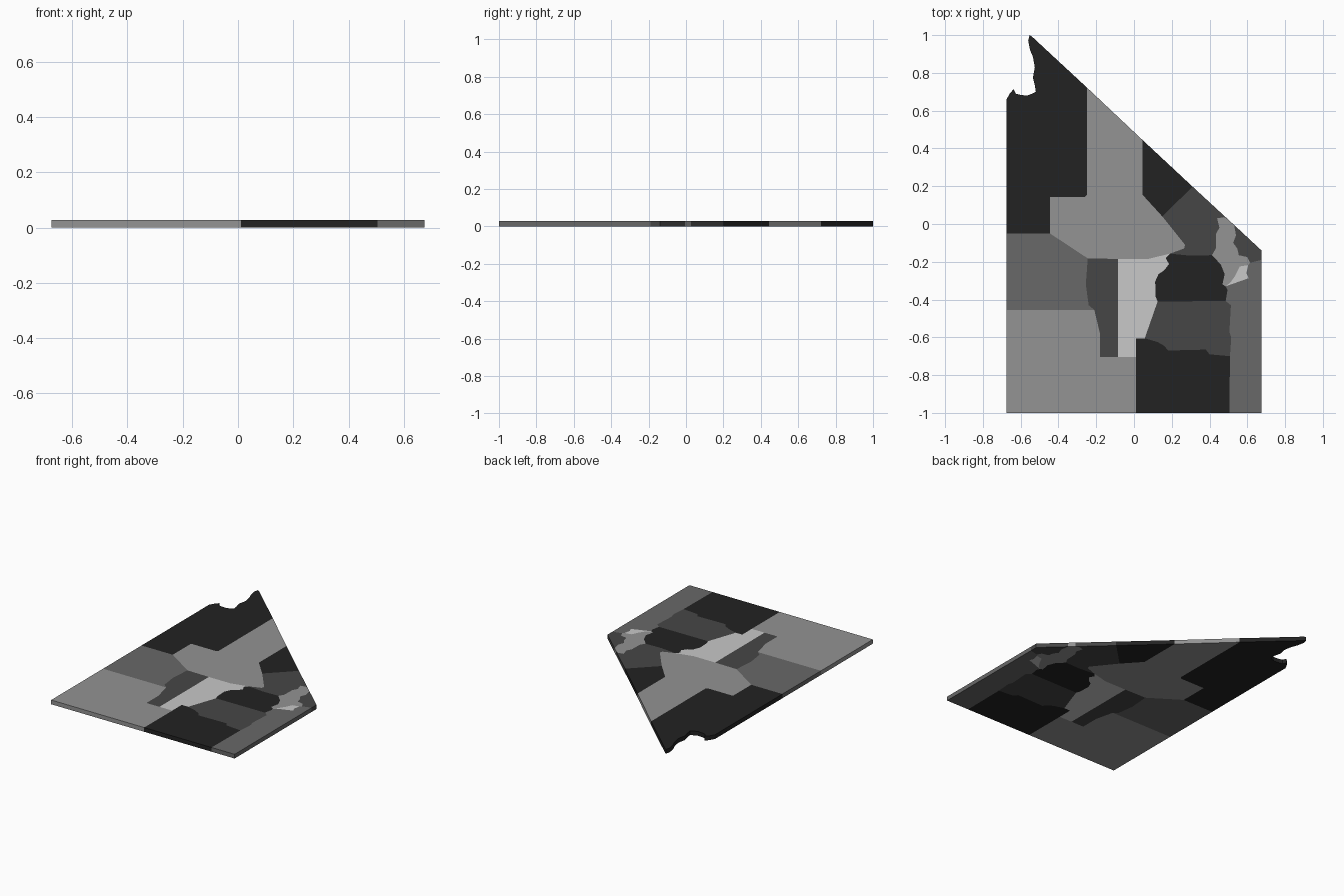
import bpy, bmesh

if "Cube" in bpy.data.objects:
    bpy.data.objects.remove(bpy.data.objects["Cube"])

THICK = 0.028


def material(name, v):
    m = bpy.data.materials.new(name)
    m.diffuse_color = (v, v, v, 1)
    m.use_nodes = True
    m.node_tree.nodes["Principled BSDF"].inputs["Base Color"].default_value = m.diffuse_color
    return m


BLACK = material("charcoal", 0.016)
DARK = material("dark_grey", 0.061)
MID = material("mid_grey", 0.138)
LIGHT = material("light_grey", 0.292)
PALE = material("pale_grey", 0.578)


def rev(path):
    return path[::-1]


def panel(name, mat, *borders):
    """Extrude a flat panel outlined by consecutive border paths."""
    loop = []
    for p in (p for b in borders for p in b):
        if p not in loop:
            loop.append(p)
    bm = bmesh.new()
    base = bm.faces.new([bm.verts.new((x, y, 0)) for x, y in loop])
    top = bmesh.ops.extrude_face_region(bm, geom=[base], use_keep_orig=True)["geom"]
    for v in top:
        if isinstance(v, bmesh.types.BMVert):
            v.co.z = THICK
    bmesh.ops.recalc_face_normals(bm, faces=bm.faces)
    me = bpy.data.meshes.new(name)
    bm.to_mesh(me)
    bm.free()
    me.materials.append(mat)
    bpy.context.collection.objects.link(bpy.data.objects.new(name, me))


# Outer corners and points where panels meet the rim
SW, SE, E = (-.675, -1), (.675, -1), (.675, -.14)
W1, W2, E1 = (-.675, -.05), (-.675, -.455), (.675, -.19)
S1, S2 = (.01, -1), (.505, -1)
D1, D2, D3, D4, D5 = (-.25, .723), (.045, .445), (.31, .198), (.495, .027), (.53, -.005)

# Ragged north-west notch
notch = [(-.675, .66), (-.655, .695), (-.637, .713), (-.625, .69), (-.6, .683), (-.565, .68),
         (-.54, .69), (-.52, .70), (-.525, .735), (-.535, .775), (-.525, .83), (-.535, .885),
         (-.55, .92), (-.56, .97), (-.553, 1.0), (-.54, .992)]

# Shared borders, each listed once
north_step = [D1, (-.25, .155), (-.26, .142), (-.445, .142), (-.445, -.05)]
central_sw = [(-.445, -.05), (-.245, -.182)]
central_s1 = [(-.245, -.182), (-.085, -.185)]
central_s2 = [(-.085, -.185), (.075, -.185), (.19, -.157)]
central_e = [(.19, -.157), (.265, -.13), (.27, -.11), (.23, -.06), (.15, .04)]
central_ne = [(.15, .04), (.045, .155), D2]
inlet_w = [D4, (.475, .036), (.44, .03), (.452, -.02), (.435, -.05), (.433, -.13), (.413, -.165)]
inlet_e = [D5, (.54, -.06), (.525, -.1), (.547, -.13), (.555, -.165), (.6, -.175), (.615, -.205)]
core_n = [(.413, -.165), (.3, -.168), (.19, -.157)]
core_w = [(.19, -.157), (.168, -.18), (.185, -.212), (.16, -.245), (.13, -.265), (.112, -.305),
          (.115, -.385), (.125, -.41)]
core_ne = [(.413, -.165), (.46, -.215), (.48, -.265), (.468, -.32), (.485, -.33)]
core_e = [(.485, -.33), (.495, -.35), (.485, -.408)]
core_s = [(.485, -.408), (.125, -.41)]
tip_top = [(.615, -.205), (.605, -.217)]
tip_w = [(.605, -.217), (.56, -.225), (.535, -.275), (.51, -.31), (.485, -.33)]
tip_e = [(.485, -.33), (.607, -.287), (.595, -.26), (.605, -.217)]
band_w = [(.125, -.41), (.057, -.605)]
band_e = [(.485, -.408), (.513, -.43), (.505, -.57), (.515, -.6), (.508, -.70)]
band_s = [(.508, -.70), (.4, -.69), (.38, -.665), (.18, -.67), (.16, -.645), (.125, -.625), (.057, -.605)]
south_nw = [(.057, -.605), (.01, -.605), (.01, -.705)]
strip = [(-.085, -.185), (-.085, -.705)]
west_upper = [(-.245, -.182), (-.255, -.32), (-.24, -.43), (-.21, -.455)]
west_lower = [(-.21, -.455), (-.18, -.58), (-.18, -.705)]

# North half
panel("north_west_panel", BLACK, [W1], notch, north_step)
panel("central_panel", LIGHT, rev(north_step), [D2], rev(central_ne), rev(central_e),
      rev(central_s2), rev(central_s1), rev(central_sw))
panel("north_east_wedge", BLACK, [D2, D3], central_ne)
panel("east_panel", DARK, [D3], inlet_w, core_n, central_e)

# Small pieces near the eastern corner
panel("east_inlet", LIGHT, rev(inlet_w), inlet_e, tip_top, tip_w, rev(core_ne))
panel("east_corner", DARK, [E, E1], rev(inlet_e))
panel("east_tip", PALE, tip_w, tip_e)
panel("east_edge_strip", MID, [E1, SE, S2], rev(band_e), rev(core_e), tip_e, rev(tip_top))

# Middle and south
panel("core_panel", BLACK, core_ne, core_e, core_s, rev(core_w), rev(core_n))
panel("south_east_band", DARK, band_e, band_s, rev(band_w), rev(core_s))
panel("south_panel", BLACK, [S1, S2], band_s, south_nw)
panel("middle_strip", PALE, central_s2, core_w, band_w, south_nw, rev(strip))
panel("middle_west_strip", DARK, central_s1, strip, rev(west_lower), rev(west_upper))
panel("west_panel", MID, [W1], central_sw, west_upper, [W2])
panel("south_west_panel", LIGHT, [SW, W2], west_lower, [(-.085, -.705), (.01, -.705), S1])
